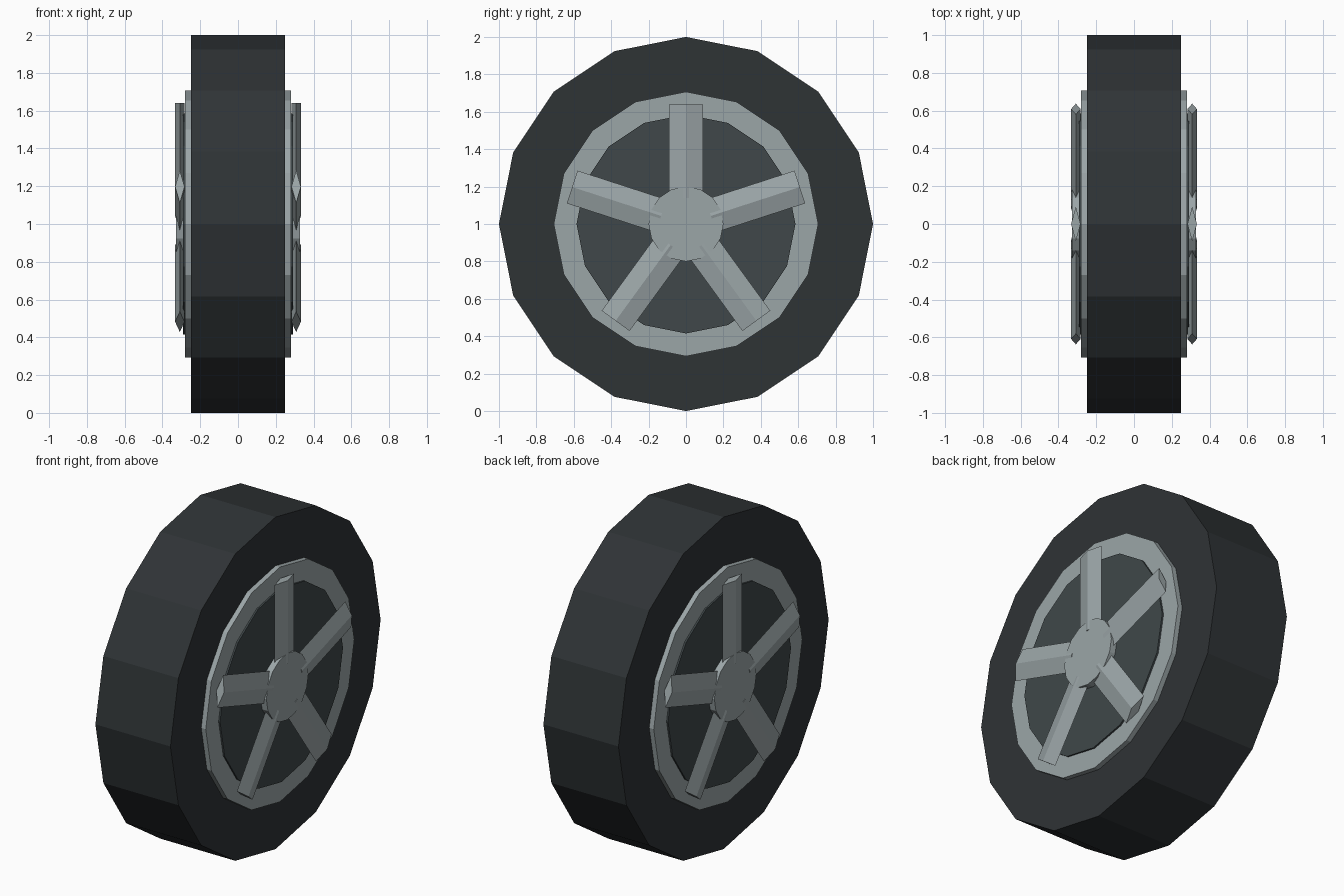
import bpy, math
from mathutils import Matrix, Vector

if "Cube" in bpy.data.objects:
    bpy.data.objects.remove(bpy.data.objects["Cube"])

CENTRE = Vector((0, 0, 1))


def material(name, rgb):
    m = bpy.data.materials.new(name)
    m.diffuse_color = (*rgb, 1)
    m.use_nodes = True
    m.node_tree.nodes["Principled BSDF"].inputs["Base Color"].default_value = m.diffuse_color
    return m


RUBBER = material("rubber", (0.028, 0.033, 0.036))
METAL = material("metal", (0.33, 0.38, 0.39))
DARK = material("dark_metal", (0.05, 0.064, 0.068))


def disc(name, radius, x0, x1, mat):
    """16-sided disc along x, with a corner pointing straight up."""
    bpy.ops.mesh.primitive_cylinder_add(vertices=16, radius=radius, depth=x1 - x0)
    ob = bpy.context.object
    ob.name = name
    ob.data.transform(Matrix.Translation(CENTRE + Vector(((x0 + x1) / 2, 0, 0)))
                      @ Matrix.Rotation(math.pi / 2, 4, 'Y'))
    ob.data.materials.append(mat)
    return ob


def mirror_x(ob):
    ob.modifiers.new("mirror", 'MIRROR').use_axis = (True, False, False)


# Tyre and the rim and dark plate standing slightly proud of it
disc("tyre", 1.0, -0.25, 0.25, RUBBER)
disc("rim", 0.707, -0.28, 0.28, METAL)
disc("back_plate", 0.585, -0.29, 0.29, DARK)

# Hub caps
mirror_x(disc("hub", 0.2, 0.28, 0.329, METAL))

# Five diamond-section spokes on each side
INNER, OUTER = 0.14, 0.64
for i in range(5):
    bpy.ops.mesh.primitive_cylinder_add(vertices=4, radius=1, depth=OUTER - INNER)
    spoke = bpy.context.object
    spoke.name = f"spoke_{i + 1}"
    spoke.data.transform(
        Matrix.Translation(CENTRE)
        @ Matrix.Rotation(i * math.tau / 5, 4, 'X')
        @ Matrix.Translation((0.308, 0, (INNER + OUTER) / 2))
        @ Matrix.Diagonal((0.025, 0.092, 1, 1)))
    spoke.data.materials.append(METAL)
    mirror_x(spoke)
